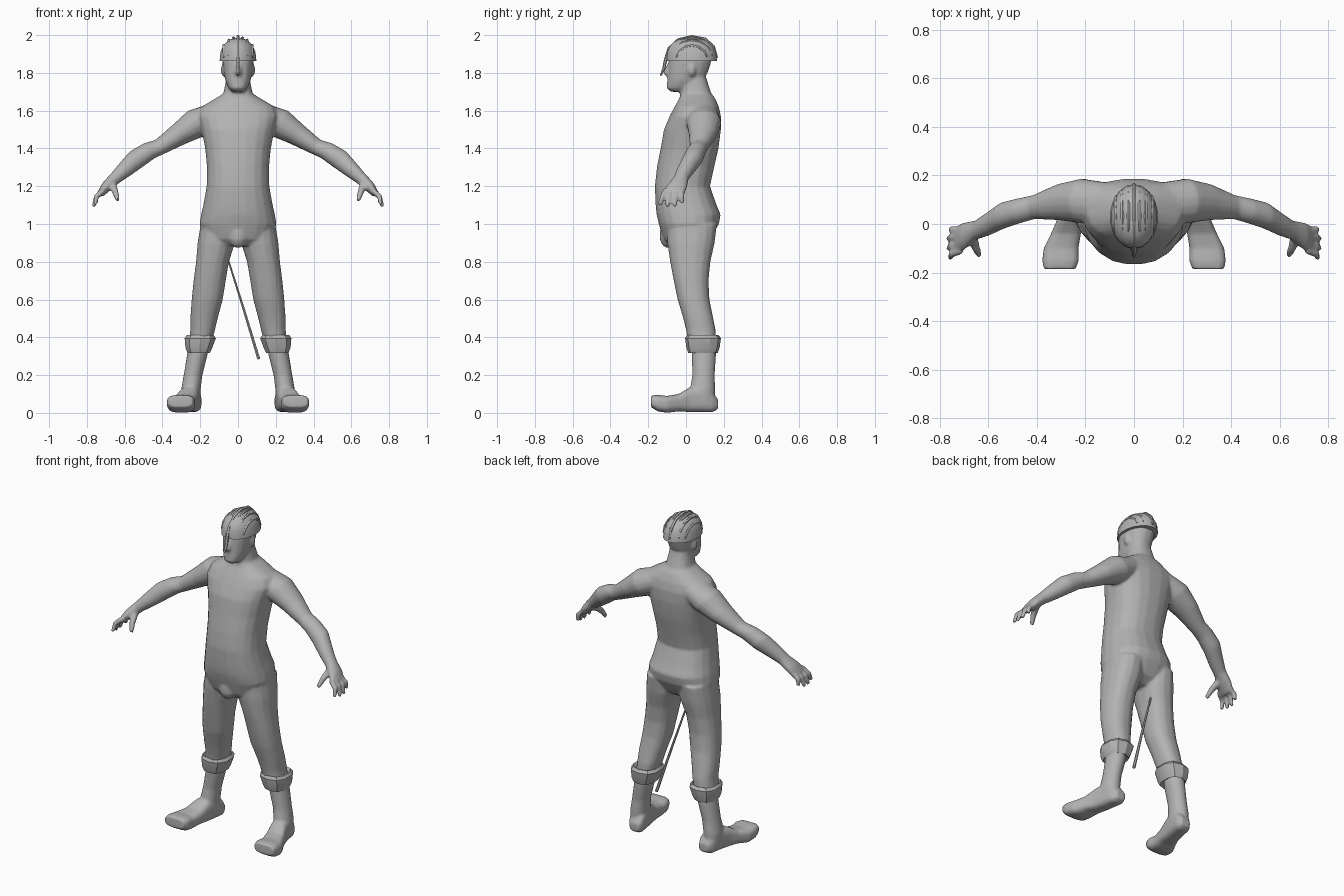
import bpy, bmesh, math
from mathutils import Vector as V

grey = bpy.data.materials.new("plain grey")
grey.diffuse_color = (0.45, 0.45, 0.45, 1)
X, Y, Z = V((1, 0, 0)), V((0, 1, 0)), V((0, 0, 1))


def power(c, e):
    return math.copysign(abs(c) ** (2 / e), c)


def loft(bm, rings, n=16, e=2.0):
    """Skin closed rings given as (centre, u vector, v vector)."""
    loops = []
    for c, u, v in rings:
        a = [2 * math.pi * (i + 0.5) / n for i in range(n)]
        loops.append([bm.verts.new(c + u * power(math.cos(t), e) + v * power(math.sin(t), e)) for t in a])
    for p, q in zip(loops, loops[1:]):
        for i in range(n):
            j = (i + 1) % n
            bm.faces.new((p[i], p[j], q[j], q[i]))
    bm.faces.new(loops[0])
    bm.faces.new(loops[-1])


def upright(bm, rows, s=1, n=16, e=2.0):
    """Rows of (z, centre x, half width, front y, back y)."""
    loft(bm, [(V((s * x, (f + b) / 2, z)), X * rx, Y * ((b - f) / 2)) for z, x, rx, f, b in rows], n, e)


def tube(bm, pts, radii, n=8, flat=1.0):
    pts = [V(p) for p in pts]
    rings = []
    for i, p in enumerate(pts):
        t = (pts[min(i + 1, len(pts) - 1)] - pts[max(i - 1, 0)]).normalized()
        ref = X if abs(t.x) < 0.8 else Y
        v = t.cross(ref).normalized()
        rings.append((p, v.cross(t) * radii[i] * flat, v * radii[i]))
    loft(bm, rings, n)


def ball(bm, centre, r):
    x, y, z = centre
    upright(bm, [(z + r[2] * math.sin(a), x, r[0] * math.cos(a), y - r[1] * math.cos(a), y + r[1] * math.cos(a))
                 for a in [math.radians(d) for d in (-80, -50, -20, 20, 50, 80)]], n=12)


def finish(name, bm, angle=40):
    bmesh.ops.recalc_face_normals(bm, faces=bm.faces)
    me = bpy.data.meshes.new(name)
    bm.to_mesh(me)
    bm.free()
    me.materials.append(grey)
    ob = bpy.data.objects.new(name, me)
    bpy.context.collection.objects.link(ob)
    bpy.context.view_layer.objects.active = ob
    bpy.ops.object.select_all(action='DESELECT')
    ob.select_set(True)
    bpy.ops.object.shade_smooth_by_angle(angle=math.radians(angle))
    return ob


# Body: overlapping lofts that are fused into one skin
body = bmesh.new()
# torso and neck
upright(body, [(.885, 0, .10, -.09, .08), (.92, 0, .17, -.12, .13), (1.0, 0, .205, -.145, .175),
               (1.05, 0, .197, -.157, .185), (1.1, 0, .185, -.162, .163), (1.2, 0, .167, -.166, .128),
               (1.3, 0, .165, -.155, .15), (1.4, 0, .175, -.135, .173), (1.5, 0, .195, -.118, .186),
               (1.57, 0, .215, -.088, .186), (1.62, 0, .195, -.062, .175), (1.665, 0, .12, -.035, .155),
               (1.69, 0, .078, -.03, .135), (1.75, 0, .066, -.02, .115), (1.8, 0, .06, -.01, .1)], n=20, e=2.4)
ball(body, (0, -.095, .94), (.055, .047, .068))
# head, nose
upright(body, [(1.70, 0, .03, -.08, .0), (1.72, 0, .05, -.104, .04), (1.76, 0, .068, -.1, .09),
               (1.80, 0, .076, -.096, .115), (1.86, 0, .083, -.092, .135), (1.92, 0, .078, -.075, .135),
               (1.96, 0, .05, -.04, .1)], e=2.3)
tube(body, [(0, -.085, 1.85), (0, -.105, 1.80), (0, -.09, 1.785)], [.012, .018, .014])

for s in (1, -1):
    # ear
    ball(body, (s * .078, .03, 1.815), (.014, .022, .032))
    # leg in trousers
    upright(body, [(1.0, .11, .088, -.1, .165), (.9, .115, .1, -.1, .153), (.8, .135, .088, -.085, .13),
                   (.7, .15, .086, -.066, .12), (.6, .163, .083, -.045, .125), (.5, .18, .073, -.015, .145),
                   (.44, .187, .066, 0, .157), (.37, .2, .06, .012, .16)], s, e=2.3)
    # shin
    upright(body, [(.42, .205, .05, .03, .15), (.31, .215, .055, .03, .16), (.2, .238, .05, .033, .152),
                   (.12, .25, .052, .02, .155), (.04, .25, .05, .02, .15)], s)
    # foot: y, x, half width, bottom, top
    foot = [(.17, .235, .03, .02, .07), (.14, .24, .048, .004, .11), (.08, .25, .052, .004, .14),
            (.02, .262, .054, .004, .135), (-.04, .28, .062, .008, .1), (-.1, .3, .072, .0, .09),
            (-.15, .302, .076, .008, .096), (-.185, .306, .066, .03, .092)]
    loft(body, [(V((s * x, y, (b + t) / 2)), X * r, Z * ((t - b) / 2)) for y, x, r, b, t in foot], 16, 3.2)
    # arm and palm: centre, half depth in y, half thickness
    arm = [(.1, .085, 1.585, .085, .07), (.215, .095, 1.535, .092, .083), (.31, .09, 1.475, .075, .062),
           (.41, .07, 1.41, .05, .045), (.47, .055, 1.388, .052, .05), (.54, .035, 1.342, .055, .054),
           (.60, 0, 1.288, .048, .044), (.65, -.025, 1.243, .04, .034), (.70, -.05, 1.195, .056, .029),
           (.728, -.063, 1.16, .056, .02)]
    across = V((s * .62, 0, .78))
    loft(body, [(V((s * x, y, z)), Y * ry, across * t) for x, y, z, ry, t in arm])
    # four fingers and thumb
    for y0, tip in ((-.108, (.757, -.14, 1.1)), (-.08, (.765, -.1, 1.09)),
                    (-.05, (.765, -.06, 1.09)), (-.024, (.752, -.02, 1.108))):
        tube(body, [(s * .71, y0, 1.18), (s * .75, (y0 + tip[1]) / 2, 1.145), (s * tip[0], tip[1], tip[2])],
             [.016, .015, .011])
    tube(body, [(s * .665, -.05, 1.21), (s * .65, -.1, 1.17), (s * .636, -.13, 1.125)], [.022, .018, .012])

ob = finish("body", body)
fuse = ob.modifiers.new("fuse", 'REMESH')
fuse.mode = 'VOXEL'
fuse.voxel_size = .008
soft = ob.modifiers.new("soften", 'SMOOTH')
soft.factor, soft.iterations = .5, 4
low = ob.modifiers.new("simplify", 'DECIMATE')
low.ratio = .3
skin = bpy.data.meshes.new_from_object(ob.evaluated_get(bpy.context.evaluated_depsgraph_get()))
ob.modifiers.clear()
ob.data = skin
skin.materials.clear()
skin.materials.append(grey)
skin.polygons.foreach_set("material_index", [0] * len(skin.polygons))
bpy.ops.object.shade_smooth_by_angle(angle=math.radians(50))

# Rolled trouser cuffs
for s, side in ((1, "left"), (-1, "right")):
    bm = bmesh.new()
    upright(bm, [(.385, .2, .05, .03, .15), (.412, .2, .074, .005, .172), (.395, .2, .086, -.005, .185),
                 (.345, .207, .074, .002, .178), (.318, .208, .062, .012, .168), (.33, .21, .045, .04, .15)],
            s, n=10, e=2.5)
    finish(side + "_cuff", bm, 30)

# Hair cap, with the rim as a hard edge
bm = bmesh.new()
upright(bm, [(1.862, 0, .08, -.085, .14), (1.862, 0, .099, -.103, .164), (1.91, 0, .094, -.101, .16),
             (1.945, 0, .079, -.084, .14), (1.972, 0, .053, -.05, .108), (1.985, 0, .02, -.01, .06)], n=18)
finish("hair_cap", bm)

# Strands running front to back, and the long one that hangs over the nose
bm = bmesh.new()
for x in (-.075, -.048, -.024, .024, .048, .075):
    k = math.sqrt(1 - (x / .1) ** 2)
    arc = [math.radians(a) for a in range(15, 166, 25)]
    tube(bm, [(x, .031 - .13 * k * math.cos(a), 1.862 + .126 * k * math.sin(a)) for a in arc],
         [.004, .008, .008, .009, .008, .008, .004], 6)
finish("hair_strands", bm)

bm = bmesh.new()
tube(bm, [(0, .165, 1.88), (0, .145, 1.94), (0, .1, 1.98), (0, .03, 1.992), (0, -.04, 1.976),
          (0, -.09, 1.93), (0, -.108, 1.87), (0, -.118, 1.82), (0, -.135, 1.785)],
     [.005, .008, .008, .008, .008, .008, .009, .008, .004], 6, 1.3)
finish("centre_strand", bm)

# Thin stick hanging between the legs
bm = bmesh.new()
tube(bm, [(-.055, .08, .82), (.03, .105, .55), (.11, .13, .285)], [.005, .007, .009], 6)
finish("stick", bm)
